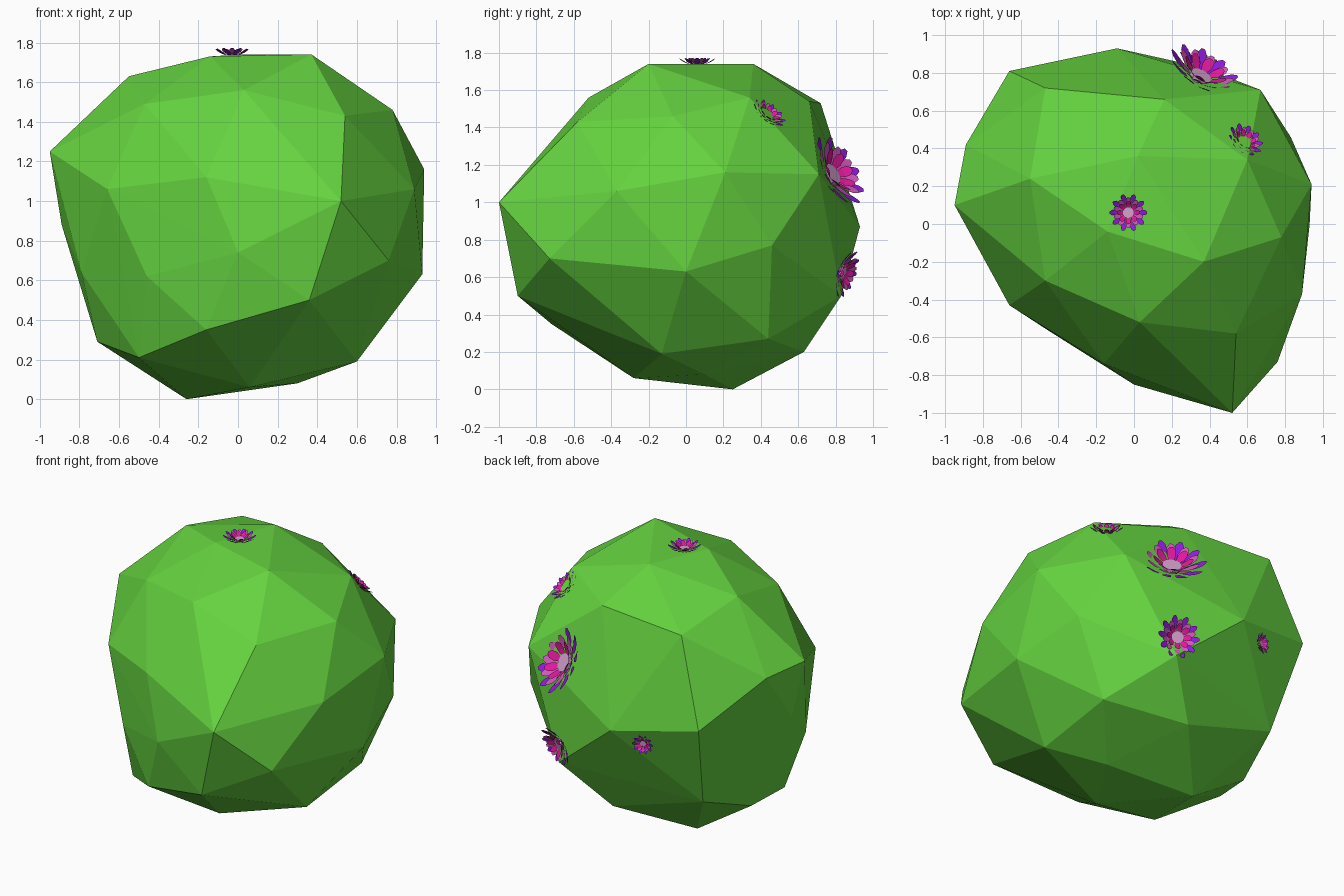
import bpy, bmesh, math
from mathutils import Vector
from mathutils.bvhtree import BVHTree

if "Cube" in bpy.data.objects:
    bpy.data.objects.remove(bpy.data.objects["Cube"])


def material(name, rgb):
    m = bpy.data.materials.new(name)
    m.diffuse_color = (*rgb, 1)
    m.use_nodes = True
    m.node_tree.nodes["Principled BSDF"].inputs["Base Color"].default_value = m.diffuse_color
    return m


GREEN = material("cactus_green", (0.13, 0.65, 0.05))
PURPLE = material("petal_purple", (0.28, 0.01, 0.72))
ORCHID = material("petal_orchid", (0.62, 0.10, 0.50))
MAGENTA = material("petal_magenta", (0.75, 0.01, 0.33))
PALE = material("flower_centre", (0.65, 0.36, 0.62))

# Faceted body: corner points wrapped by a convex hull
corners = [
    # front
    (.52, -1, 1), (.36, -.9, .5), (0, -.85, .74), (.54, -.58, 1.43), (.03, -.52, 1.56),
    (-.16, -.74, 1.12), (-.66, -.43, 1.06), (-.46, -.56, .62), (-.16, -.72, .35), (-.47, -.3, 1.49),
    # top
    (.37, -.2, 1.74), (-.14, -.04, 1.73), (-.55, .24, 1.63), (.02, .36, 1.74), (.6, .34, 1.56),
    (.16, .66, 1.54), (-.47, .72, 1.53),
    # right
    (.78, -.07, 1.46), (.94, .21, 1.16), (.89, -.37, 1.06), (.76, -.73, .7), (.93, 0, .63),
    (.83, .46, .77), (.67, .71, 1.15),
    # back
    (-.09, .93, .87), (.36, .83, .5), (-.66, .81, .97), (-.56, .62, .4),
    # left
    (-.95, .1, 1.25), (-.89, .42, 1.24), (-.89, .15, .88), (-.79, -.14, .64), (-.71, -.03, .29),
    # underside
    (.6, -.13, .19), (.61, .44, .27), (.1, .63, .2), (-.26, .25, 0), (.06, -.28, .06),
    (-.5, -.4, .21), (-.66, .25, .26), (.3, .1, .08),
]
bm = bmesh.new()
for c in corners:
    bm.verts.new(c)
hull = bmesh.ops.convex_hull(bm, input=bm.verts)
bmesh.ops.delete(bm, geom=[v for v in bm.verts if not v.link_faces], context='VERTS')
bmesh.ops.recalc_face_normals(bm, faces=bm.faces)
tree = BVHTree.FromBMesh(bm)
mesh = bpy.data.meshes.new("cactus_body")
bm.to_mesh(mesh)
bm.free()
mesh.materials.append(GREEN)
bpy.context.collection.objects.link(bpy.data.objects.new("cactus_body", mesh))

# Petal outline: (position along petal, half width)
OUTLINE = [(0, .07), (.45, .14), (.8, .13), (1, .05)]
# Petal rings: count, start radius, start height, tip radius, tip height, material slot
RINGS = [(10, .42, .04, 1.0, .34, 0), (10, .32, .08, .8, .36, 1), (8, .24, .12, .6, .38, 2)]


def flower(name, near, normal, size, sink=0.0):
    bm = bmesh.new()
    for k, (n, r0, h0, r1, h1, slot) in enumerate(RINGS):
        for i in range(n):
            a = math.tau * (i + .5 * k) / n
            out, side = Vector((math.cos(a), math.sin(a), 0)), Vector((-math.sin(a), math.cos(a), 0))
            rows = []
            for t, w in OUTLINE:
                p = out * (r0 + (r1 - r0) * t) + Vector((0, 0, h0 + (h1 - h0) * t ** 1.3))
                rows.append([bm.verts.new(p + side * s * w) for s in (-1, 1)])
            for a0, b0 in zip(rows, rows[1:]):
                bm.faces.new((a0[0], b0[0], b0[1], a0[1])).material_index = slot
    # Thicken petals slightly, then add the centre disc
    bmesh.ops.solidify(bm, geom=bm.faces[:], thickness=.03)
    before = set(bm.faces)
    disc = bmesh.ops.create_cone(bm, cap_ends=True, segments=10, radius1=.3, radius2=.3, depth=.12)
    bmesh.ops.translate(bm, verts=disc["verts"], vec=(0, 0, .08))
    for f in set(bm.faces) - before:
        f.material_index = 3
    me = bpy.data.meshes.new(name)
    bm.to_mesh(me)
    bm.free()
    for m in (PURPLE, ORCHID, MAGENTA, PALE):
        me.materials.append(m)
    ob = bpy.data.objects.new(name, me)
    bpy.context.collection.objects.link(ob)
    nrm = Vector(normal).normalized()
    ob.location = tree.find_nearest(Vector(near))[0] - nrm * sink
    ob.rotation_euler = nrm.to_track_quat('Z', 'Y').to_euler()
    ob.scale = (size,) * 3


# Blossoms on the top and back
flower("top_flower", (-.03, .06, 1.74), (0, 0, 1), .1)
flower("shoulder_flower", (.6, .46, 1.49), (.45, .55, .7), .1, .02)
flower("large_back_flower", (.36, .85, 1.17), (.48, .82, .48), .205)
flower("lower_back_flower", (.36, .85, .63), (.33, .88, -.3), .132)
flower("small_back_flower", (-.29, .88, .8), (-.3, .93, -.12), .066)
